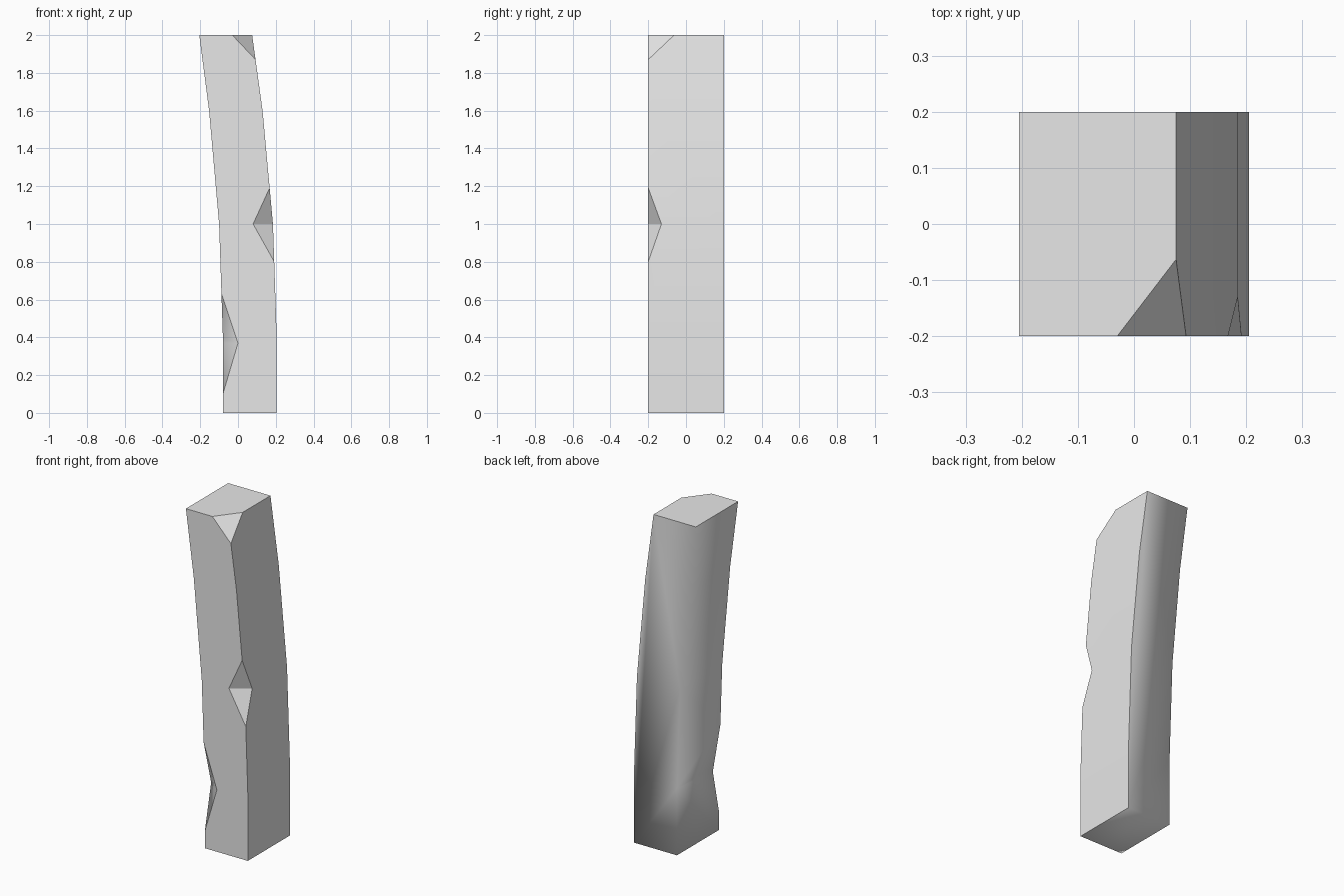
import bpy
import bmesh
from math import radians
from mathutils import Vector

cube = bpy.data.objects.get("Cube")
if cube:
    bpy.data.objects.remove(cube, do_unlink=True)

stone = bpy.data.materials.new("pale_grey")
stone.use_nodes = True
GREY = (0.8, 0.8, 0.8, 1)
stone.diffuse_color = GREY
stone.node_tree.nodes["Principled BSDF"].inputs["Base Color"].default_value = GREY


def add_object(name, bm):
    bmesh.ops.recalc_face_normals(bm, faces=bm.faces)
    mesh = bpy.data.meshes.new(name)
    bm.to_mesh(mesh)
    bm.free()
    obj = bpy.data.objects.new(name, mesh)
    bpy.context.collection.objects.link(obj)
    mesh.materials.append(stone)
    return obj


# Leaning post: curved side profile extruded from front to back
DEPTH = 0.4
left = [(-0.08, 0), (-0.08, 0.4), (-0.1, 1), (-0.153, 1.6), (-0.205, 2)]
right = [(0.205, 0), (0.205, 0.4), (0.185, 1), (0.13, 1.6), (0.075, 2)]
bm = bmesh.new()
outline = [bm.verts.new((x, -DEPTH / 2, z)) for x, z in right + left[::-1]]
front = bm.faces.new(outline)
back = bmesh.ops.extrude_face_region(bm, geom=[front], use_keep_orig=True)
moved = [g for g in back["geom"] if isinstance(g, bmesh.types.BMVert)]
bmesh.ops.translate(bm, verts=moved, vec=(0, DEPTH, 0))
post = add_object("post", bm)


# Chips: each wedge grows outward from the centre of its inner cut
def chip(name, inner, outer):
    inner = [Vector(p) for p in inner]
    centre = sum(inner, Vector()) / len(inner)
    bm = bmesh.new()
    for p in inner + [Vector(p) for p in outer]:
        bm.verts.new(centre + (p - centre) * 1.6)
    bmesh.ops.convex_hull(bm, input=bm.verts)
    cutter = add_object(name, bm)
    cutter.hide_render = True
    mod = post.modifiers.new(name, "BOOLEAN")
    mod.operation = "DIFFERENCE"
    mod.solver = "EXACT"
    mod.object = cutter
    bpy.context.view_layer.objects.active = post
    bpy.ops.object.modifier_apply(modifier=name)
    bpy.data.objects.remove(cutter, do_unlink=True)


F = -DEPTH / 2
chip("middle_chip", [(0.08, F, 1), (0.185, -0.13, 1)],
     [(0.167, F, 1.19), (0.192, F, 0.8)])
chip("lower_chip", [(0, F, 0.37), (-0.08, -0.14, 0.37)],
     [(-0.087, F, 0.63), (-0.08, F, 0.1)])
chip("top_corner_chip", [(-0.03, F, 2), (0.075, -0.063, 2), (0.093, F, 1.87)],
     [(0.075, F, 2)])


# Soft shading wraps the back, base and chipped left side; other corners are crisp
def is_soft(face):
    n = face.normal
    if n.y > 0.9 or n.z < -0.9:
        return True
    return n.x < -0.2 and face.calc_center_median().x < -0.02


bm = bmesh.new()
bm.from_mesh(post.data)
bmesh.ops.remove_doubles(bm, verts=bm.verts, dist=0.0005)
bm.normal_update()
for face in bm.faces:
    face.smooth = True
for edge in bm.edges:
    soft = all(is_soft(f) for f in edge.link_faces)
    edge.smooth = soft or edge.calc_face_angle(0) < radians(20)
bm.to_mesh(post.data)
bm.free()
